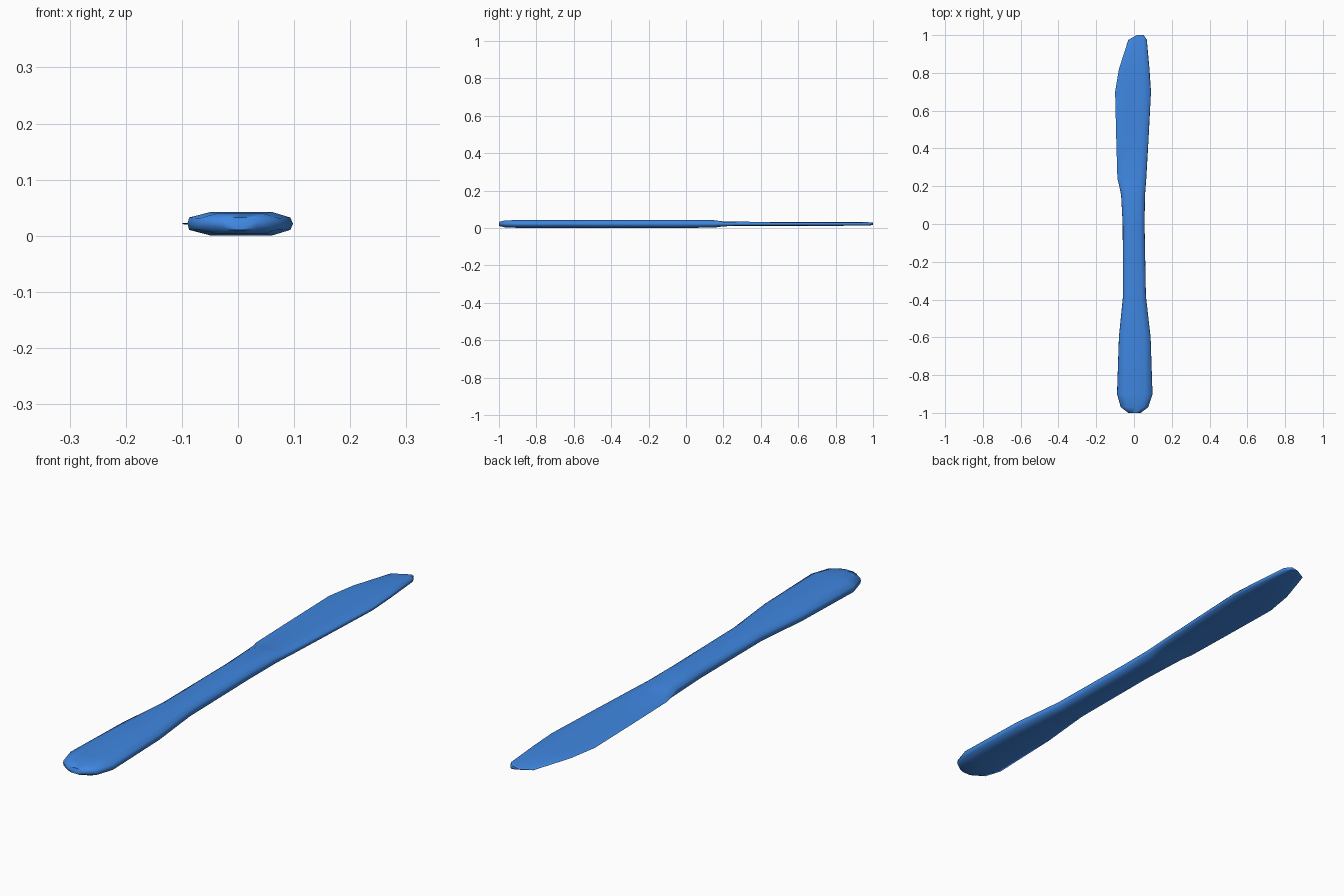
import bpy
import math

cube = bpy.data.objects.get("Cube")
if cube:
    bpy.data.objects.remove(cube, do_unlink=True)

blue = bpy.data.materials.new("blue plastic")
blue.use_nodes = True
color = (0.05, 0.24, 0.75, 1)
blue.diffuse_color = color
blue.node_tree.nodes["Principled BSDF"].inputs["Base Color"].default_value = color

MID = 0.0215


def section(y, left, right, thick, cut, spine):
    """Flattened ring: cut and spine are the half heights of the two edges."""
    width = right - left
    a, b = left + 0.22 * width, right - 0.2 * width
    # the blade thins evenly from spine to cutting edge
    ta = thick * (0.45 if cut < 0.003 else 1)
    upper = [(left + 0.015 * width, cut), (a, ta), ((a + b) / 2, (ta + thick) / 2),
             (b, thick), (right - 0.025 * width, spine)]
    ring = [(left, 0)] + upper + [(right, 0)] + [(x, -z) for x, z in reversed(upper)]
    return [(x, y, MID + z) for x, z in ring]


# Handle: y, left, right, half thickness, half heights of both edges
handle = [
    (-1.0, -0.03, 0.035, 0.011, 0.006, 0.006),
    (-0.97, -0.07, 0.075, 0.018, 0.010, 0.010),
    (-0.90, -0.09, 0.098, 0.021, 0.011, 0.011),
    (-0.60, -0.08, 0.088, 0.021, 0.011, 0.011),
    (-0.38, -0.058, 0.063, 0.021, 0.011, 0.011),
    (0.0, -0.060, 0.056, 0.021, 0.011, 0.011),
    (0.15, -0.068, 0.058, 0.020, 0.010, 0.010),
]
# Blade: sharp on the left, blunt spine on the right
blade = [
    (0.20, -0.078, 0.062, 0.013, 0.004, 0.009),
    (0.24, -0.088, 0.065, 0.012, 0.001, 0.009),
    (0.45, -0.094, 0.077, 0.011, 0.001, 0.008),
    (0.70, -0.10, 0.09, 0.010, 0.001, 0.007),
    (0.82, -0.08, 0.082, 0.010, 0.001, 0.007),
    (0.975, -0.03, 0.068, 0.009, 0.001, 0.006),
    (1.0, 0.015, 0.052, 0.006, 0.001, 0.004),
]

# Loft the sections into one continuous utensil
rings = [section(*s) for s in handle + blade]
n = len(rings[0])
verts = [p for ring in rings for p in ring]
faces = [tuple(range(n)), tuple(reversed(range(len(verts) - n, len(verts))))]
for i in range(len(rings) - 1):
    for j in range(n):
        k = (j + 1) % n
        faces.append((i * n + j, (i + 1) * n + j, (i + 1) * n + k, i * n + k))

mesh = bpy.data.meshes.new("table_knife")
mesh.from_pydata(verts, [], faces)
mesh.materials.append(blue)
knife = bpy.data.objects.new("table_knife", mesh)
bpy.context.collection.objects.link(knife)

# Consistent normals and smooth shading
bpy.context.view_layer.objects.active = knife
knife.select_set(True)
bpy.ops.object.mode_set(mode='EDIT')
bpy.ops.mesh.select_all(action='SELECT')
bpy.ops.mesh.normals_make_consistent(inside=False)
bpy.ops.object.mode_set(mode='OBJECT')
bpy.ops.object.shade_smooth_by_angle(angle=math.radians(70))
